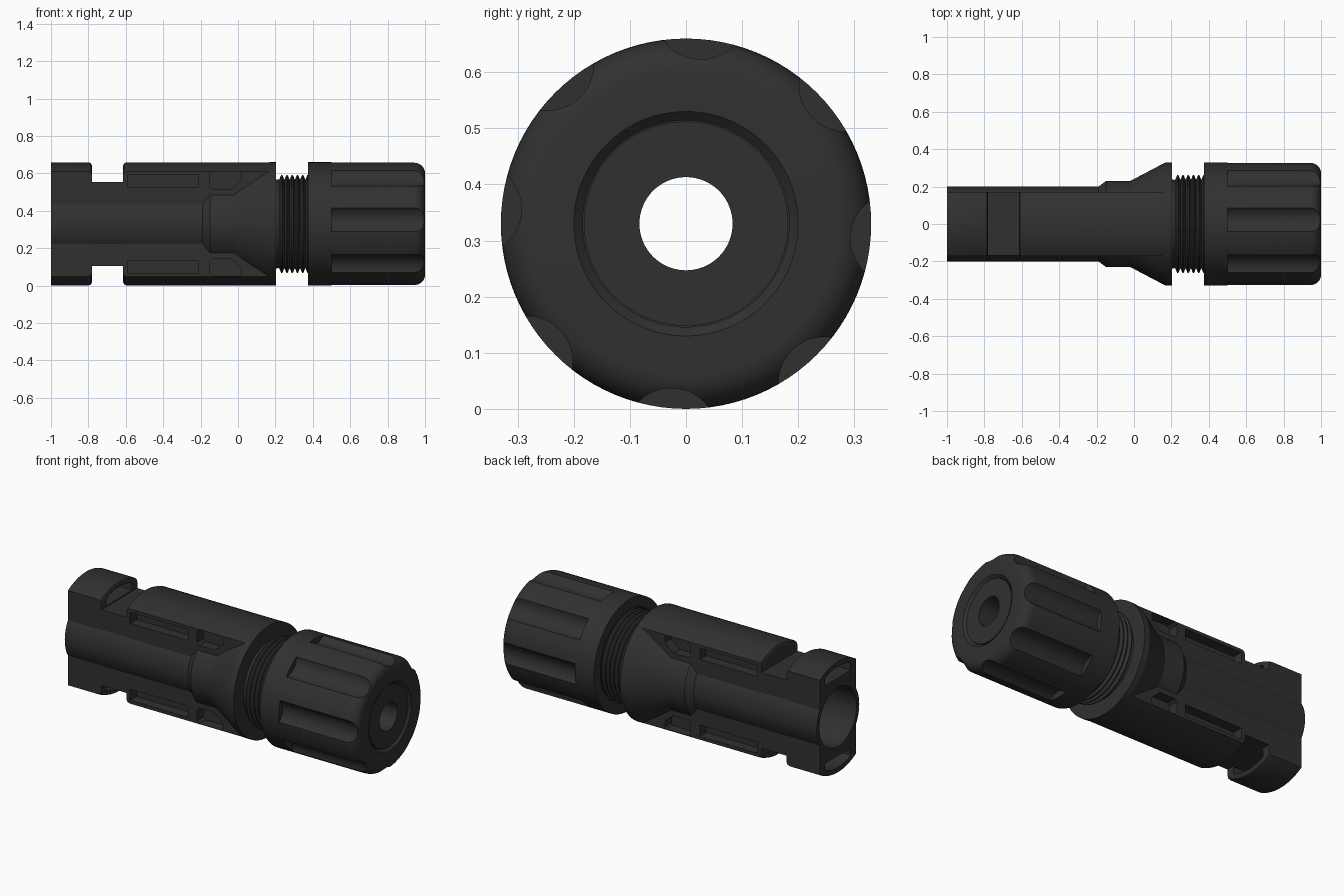
import bpy, bmesh, math
from mathutils import Vector

if "Cube" in bpy.data.objects:
    bpy.data.objects.remove(bpy.data.objects["Cube"])

AXIS = 0.33      # height of the long axis
SEG = 96

plastic = bpy.data.materials.new("charcoal plastic")
plastic.diffuse_color = (0.03, 0.03, 0.03, 1)
plastic.use_nodes = True
plastic.node_tree.nodes["Principled BSDF"].inputs["Base Color"].default_value = plastic.diffuse_color


def finish(name, bm):
    bmesh.ops.recalc_face_normals(bm, faces=bm.faces)
    me = bpy.data.meshes.new(name)
    bm.to_mesh(me)
    bm.free()
    ob = bpy.data.objects.new(name, me)
    bpy.context.collection.objects.link(ob)
    me.materials.append(plastic)
    return ob


def lathe(name, profile, ring=False):
    """Revolve (x, radius) points about the long axis; capped solid or closed ring."""
    bm = bmesh.new()
    rows = []
    for x, r in profile:
        rows.append([bm.verts.new((x, r * math.cos(2 * math.pi * i / SEG),
                                   AXIS + r * math.sin(2 * math.pi * i / SEG)))
                     for i in range(SEG)])
    pairs = list(zip(rows, rows[1:]))
    if ring:
        pairs.append((rows[-1], rows[0]))
    else:
        bm.faces.new(rows[0])
        bm.faces.new(rows[-1])
    for a, b in pairs:
        for i in range(SEG):
            j = (i + 1) % SEG
            bm.faces.new((a[i], a[j], b[j], b[i]))
    return finish(name, bm)


def prism(name, points, sweep):
    """Extrude a closed polygon of 3D points along a vector."""
    bm = bmesh.new()
    face = bm.faces.new([bm.verts.new(p) for p in points])
    ext = bmesh.ops.extrude_face_region(bm, geom=[face])
    moved = [v for v in ext["geom"] if isinstance(v, bmesh.types.BMVert)]
    bmesh.ops.translate(bm, verts=moved, vec=Vector(sweep))
    return finish(name, bm)


def box(name, x0, x1, hy, hz):
    pts = [(x0, -hy, AXIS - hz), (x0, hy, AXIS - hz), (x0, hy, AXIS + hz), (x0, -hy, AXIS + hz)]
    return prism(name, pts, (x1 - x0, 0, 0))


def combine(ob, other, op):
    mod = ob.modifiers.new("cut", "BOOLEAN")
    mod.operation, mod.solver, mod.object = op, "EXACT", other
    bpy.context.view_layer.objects.active = ob
    bpy.ops.object.modifier_apply(modifier=mod.name)
    bpy.data.objects.remove(other, do_unlink=True)


# Housing: tube, collar, flared shoulder and thread
profile = [(-1, 0.2), (-0.19, 0.2), (-0.15, 0.23), (-0.02, 0.23), (0.17, 0.33), (0.203, 0.33),
           (0.203, 0.238)]
for k in range(8):
    x = 0.22 + 0.028 * k
    profile += [(x, 0.236), (x + 0.011, 0.262), (x + 0.017, 0.262)]
profile += [(0.45, 0.236)]
housing = lathe("housing", profile)

# Upper and lower fins: rounded profiles trimmed to a slab, joined by a low neck
latch_block = lathe("latch_block", [(-1, 0.329), (-0.8, 0.329), (-0.786, 0.324), (-0.78, 0.31)])
main_fin = lathe("main_fin", [(-0.615, 0.31), (-0.609, 0.324), (-0.595, 0.329), (0.185, 0.329)])
for fin in (latch_block, main_fin):
    combine(fin, box("slab", -1.2, 0.4, 0.17, 0.5), "INTERSECT")
    combine(housing, fin, "UNION")
combine(housing, box("neck", -0.99, -0.5, 0.169, 0.225), "UNION")

# Stepped bore
combine(housing, lathe("bore", [(-1.05, 0.175), (-0.1, 0.175), (-0.1, 0.083), (0.6, 0.083)]),
        "DIFFERENCE")

# Side pockets and latch windows (distances measured from the axis)
slot = [(-0.59, 0.195), (-0.21, 0.195), (-0.21, 0.262), (-0.59, 0.262)]
pocket = [(-0.15, 0.20), (-0.135, 0.186), (-0.035, 0.186), (0.02, 0.235), (0.02, 0.268),
          (0.01, 0.279), (-0.135, 0.279), (-0.15, 0.265)]
window = [(-0.12, 0.232), (0.12, 0.232)]
for i in range(13):
    y = 0.12 - 0.02 * i
    window.append((y, math.sqrt(0.3 ** 2 - y * y)))
for sz in (-1, 1):
    for sy in (-1, 1):
        for shape in (slot, pocket):
            pts = [(x, sy * 0.11, AXIS + sz * z) for x, z in shape]
            combine(housing, prism("pocket", pts, (0, sy * 0.2, 0)), "DIFFERENCE")
    pts = [(-1.05, y, AXIS + sz * z) for y, z in window]
    combine(housing, prism("window", pts, (0.35, 0, 0)), "DIFFERENCE")

# Clamping nut with a rounded outer end
profile = [(0.6, 0.27), (0.375, 0.27), (0.375, 0.33)]
for i in range(9):
    a = math.radians(90 - 90 * i / 8)
    profile.append((0.94 + 0.06 * math.cos(a), 0.27 + 0.06 * math.sin(a)))
profile += [(1, 0.2), (0.985, 0.184), (0.6, 0.184)]
nut = lathe("clamping_nut", profile, ring=True)

# Eight grip flutes around the nut
for k in range(8):
    a = math.radians(-4 + 45 * k)
    cy, cz = 0.376 * math.cos(a), AXIS + 0.376 * math.sin(a)
    pts = [(0.5, cy + 0.082 * math.cos(t * math.pi / 20), cz + 0.082 * math.sin(t * math.pi / 20))
           for t in range(40)]
    combine(nut, prism("flute", pts, (0.6, 0, 0)), "DIFFERENCE")

# Cable seal inside the nut
seal = lathe("cable_seal", [(0.46, 0.083), (0.46, 0.182), (0.99, 0.182), (0.99, 0.083)], ring=True)

for ob in (housing, nut, seal):
    bpy.ops.object.select_all(action="DESELECT")
    ob.select_set(True)
    bpy.context.view_layer.objects.active = ob
    bpy.ops.object.shade_smooth_by_angle(angle=math.radians(25))
